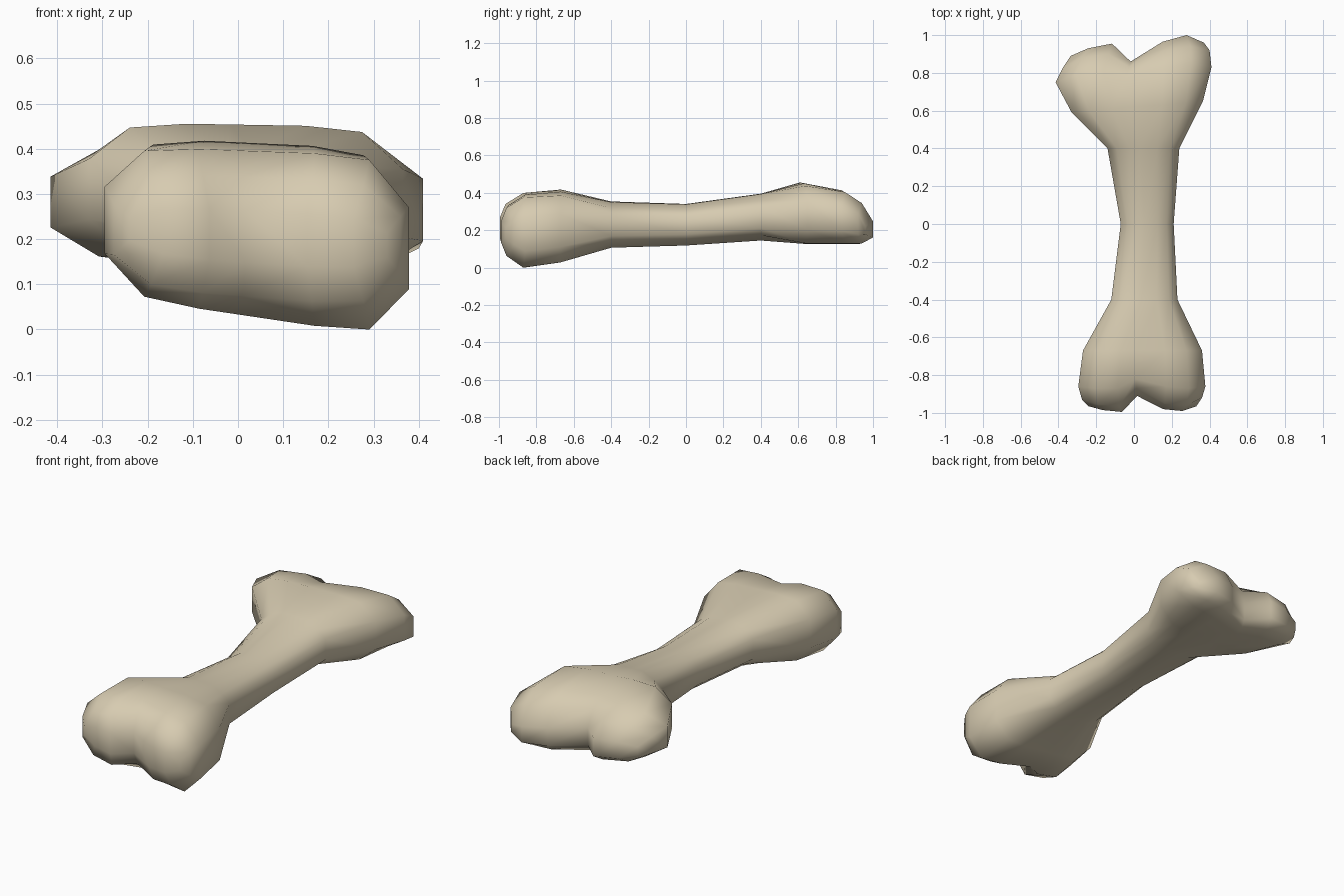
import bpy, bmesh

if "Cube" in bpy.data.objects:
    bpy.data.objects.remove(bpy.data.objects["Cube"])

# Cross-section template: column positions across the width (centre column carries the notch)
COLS = [-1, -0.74, -0.38, -0.1, 0.38, 0.74, 1]

# Each ring: (x left, x right, top z left/right, bottom z left/right, corner fullness, y)
# y is one number for the shaft, or seven (one per column) where knuckles bulge
RINGS = [
    # front knuckles
    (-.24, .33, .29, .26, .18, .14, .9, (-.965, -.985, -.995, -.91, -.98, -.99, -.965)),
    (-.275, .36, .36, .34, .11, .06, .93, (-.93, -.955, -.965, -.87, -.95, -.96, -.92)),
    (-.295, .378, .42, .395, .09, -.01, .95, (-.86, -.87, -.87, -.82, -.86, -.87, -.86)),
    (-.27, .36, .44, .41, .10, .015, .92, -.67),
    # shaft
    (-.12, .23, .37, .36, .13, .115, .76, -.4),
    (-.07, .21, .355, .35, .135, .13, .74, 0),
    (-.14, .24, .41, .405, .165, .155, .76, .4),
    # back knuckles
    (-.33, .365, .472, .46, .175, .125, .93, (.59, .60, .61, .62, .63, .64, .65)),
    (-.415, .41, .42, .43, .17, .125, .92, (.75, .79, .81, .77, .83, .85, .83)),
    (-.375, .40, .37, .37, .17, .125, .9, (.83, .88, .90, .83, .92, .94, .92)),
    (-.335, .37, .30, .26, .20, .165, .9, (.89, .93, .955, .86, .965, 1.0, .96)),
]


def ring_points(xl, xr, tl, tr, bl, br, corner, ys):
    """Top points left to right, then bottom points right to left."""
    heights = [.45, corner, 1, 1, 1, corner, .45]
    if not isinstance(ys, tuple):
        ys = (ys,) * 7
    top, bottom = [], []
    for u, w, y in zip(COLS, heights, ys):
        f = (u + 1) / 2
        x = xl + (xr - xl) * f
        t = tl + (tr - tl) * f
        b = bl + (br - bl) * f
        mid, half = (t + b) / 2, (t - b) / 2
        top.append((x, y, mid + half * w))
        bottom.append((x, y, mid - half * w))
    return top + bottom[::-1]


# Bone: loft the rings, then close each end with a strip of quads
bm = bmesh.new()
loops = [[bm.verts.new(p) for p in ring_points(*r)] for r in RINGS]
n = len(loops[0])
for a, b in zip(loops, loops[1:]):
    for i in range(n):
        j = (i + 1) % n
        bm.faces.new((a[i], a[j], b[j], b[i]))
for loop in (loops[0], loops[-1]):
    for i in range(len(COLS) - 1):
        bm.faces.new((loop[i], loop[i + 1], loop[n - 2 - i], loop[n - 1 - i]))
bmesh.ops.recalc_face_normals(bm, faces=bm.faces)

# Stand on the ground
low = min(v.co.z for v in bm.verts)
bmesh.ops.translate(bm, verts=bm.verts, vec=(0, 0, -low))

mesh = bpy.data.meshes.new("bone")
bm.to_mesh(mesh)
bm.free()
for p in mesh.polygons:
    p.use_smooth = True

ivory = bpy.data.materials.new("ivory")
ivory.diffuse_color = (0.68, 0.60, 0.44, 1)
ivory.use_nodes = True
ivory.node_tree.nodes["Principled BSDF"].inputs["Base Color"].default_value = ivory.diffuse_color
mesh.materials.append(ivory)
bone = bpy.data.objects.new("bone", mesh)
bpy.context.collection.objects.link(bone)
